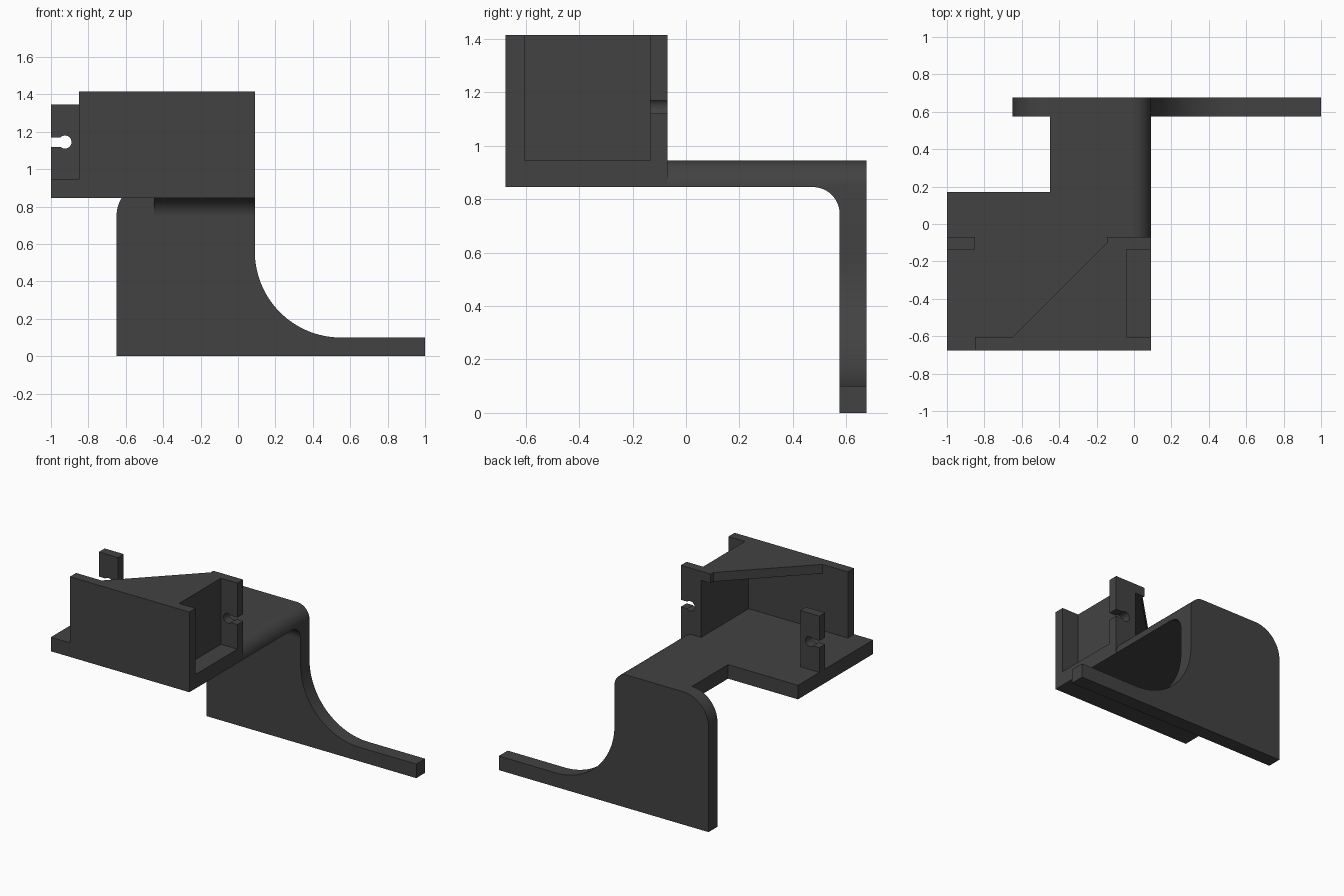
import bpy, bmesh, math

if "Cube" in bpy.data.objects:
    bpy.data.objects.remove(bpy.data.objects["Cube"])

grey = bpy.data.materials.new("dark grey")
grey.diffuse_color = (0.055, 0.055, 0.055, 1)
grey.use_nodes = True
grey.node_tree.nodes["Principled BSDF"].inputs["Base Color"].default_value = grey.diffuse_color


def arc(cx, cy, r, a0, a1, n=16):
    """Points on an arc, angles in degrees."""
    return [(cx + r * math.cos(math.radians(a0 + (a1 - a0) * i / n)),
             cy + r * math.sin(math.radians(a0 + (a1 - a0) * i / n))) for i in range(n + 1)]


def prism(name, points, axis, lo, hi):
    """Extrude a 2D outline along an axis: x uses (y, z), y uses (x, z), z uses (x, y)."""
    place = {"x": lambda p, t: (t, p[0], p[1]),
             "y": lambda p, t: (p[0], t, p[1]),
             "z": lambda p, t: (p[0], p[1], t)}[axis]
    bm = bmesh.new()
    a = [bm.verts.new(place(p, lo)) for p in points]
    b = [bm.verts.new(place(p, hi)) for p in points]
    bm.faces.new(a)
    bm.faces.new(b[::-1])
    for i in range(len(a)):
        j = (i + 1) % len(a)
        bm.faces.new((a[i], b[i], b[j], a[j]))
    bmesh.ops.recalc_face_normals(bm, faces=bm.faces)
    me = bpy.data.meshes.new(name)
    bm.to_mesh(me)
    bm.free()
    me.materials.append(grey)
    ob = bpy.data.objects.new(name, me)
    bpy.context.collection.objects.link(ob)
    bpy.context.view_layer.objects.active = ob
    bpy.ops.object.select_all(action='DESELECT')
    ob.select_set(True)
    bpy.ops.object.shade_smooth_by_angle(angle=math.radians(30))


def slotted_post(name, outer, inner, top):
    """Upright tab with a keyhole slot open on its outer edge."""
    s = 1 if inner > outer else -1
    half, r, zc = 0.025, 0.035, 1.145
    a = math.degrees(math.asin(half / r))
    hole = [(outer + s * (0.075 + x), zc + z) for x, z in arc(0, 0, r, 180 + a, 540 - a, 24)]
    pts = [(inner, T), (outer, T), (outer, zc - half)] + hole
    pts += [(outer, zc + half), (outer, top), (inner, top)]
    prism(name, pts, "y", -0.135, -0.07)


B, T, H = 0.845, 0.945, 1.415   # plate underside, plate top, overall height
R = 0.09                        # right edge
round_edge = arc(R - 0.098, T - 0.098, 0.098, 0, 90)

# Tray floor
prism("tray_floor", [(-1, -0.675), (R, -0.675), (R, -0.07), (-0.45, -0.07),
                     (-0.45, 0.17), (-1, 0.17)], "z", B, T)

# Arm with rounded right edge, and the fillet under it
prism("arm", [(-0.45, B), (R, B)] + round_edge + [(-0.45, T)], "y", -0.07, 0.575)
prism("arm_fillet", [(0.575, B)] + arc(0.475, B - 0.1, 0.1, 90, 0), "x", -0.45, R)

# Back plate with sweeping foot
prism("back_plate", [(-0.65, 0), (1, 0), (1, 0.1)] + arc(0.55, 0.56, 0.46, 270, 180, 32)
      + round_edge + arc(-0.45, T - 0.2, 0.2, 90, 180), "y", 0.575, 0.675)

# Front wall, inner wall and triangular cover
prism("front_wall", [(-0.85, T), (R, T), (R, H), (-0.85, H)], "y", -0.675, -0.605)
prism("inner_wall", [(-0.605, T), (-0.07, T), (-0.07, H), (-0.605, H)], "x", -0.07, -0.04)
prism("corner_cover", [(-0.65, -0.605), (-0.07, -0.605), (-0.07, -0.07),
                       (-0.145, -0.07), (-0.145, -0.1)], "z", H - 0.065, H)

# Slotted posts on both sides
slotted_post("left_post", -1, -0.85, 1.345)
slotted_post("right_post", R, -0.04, H)
